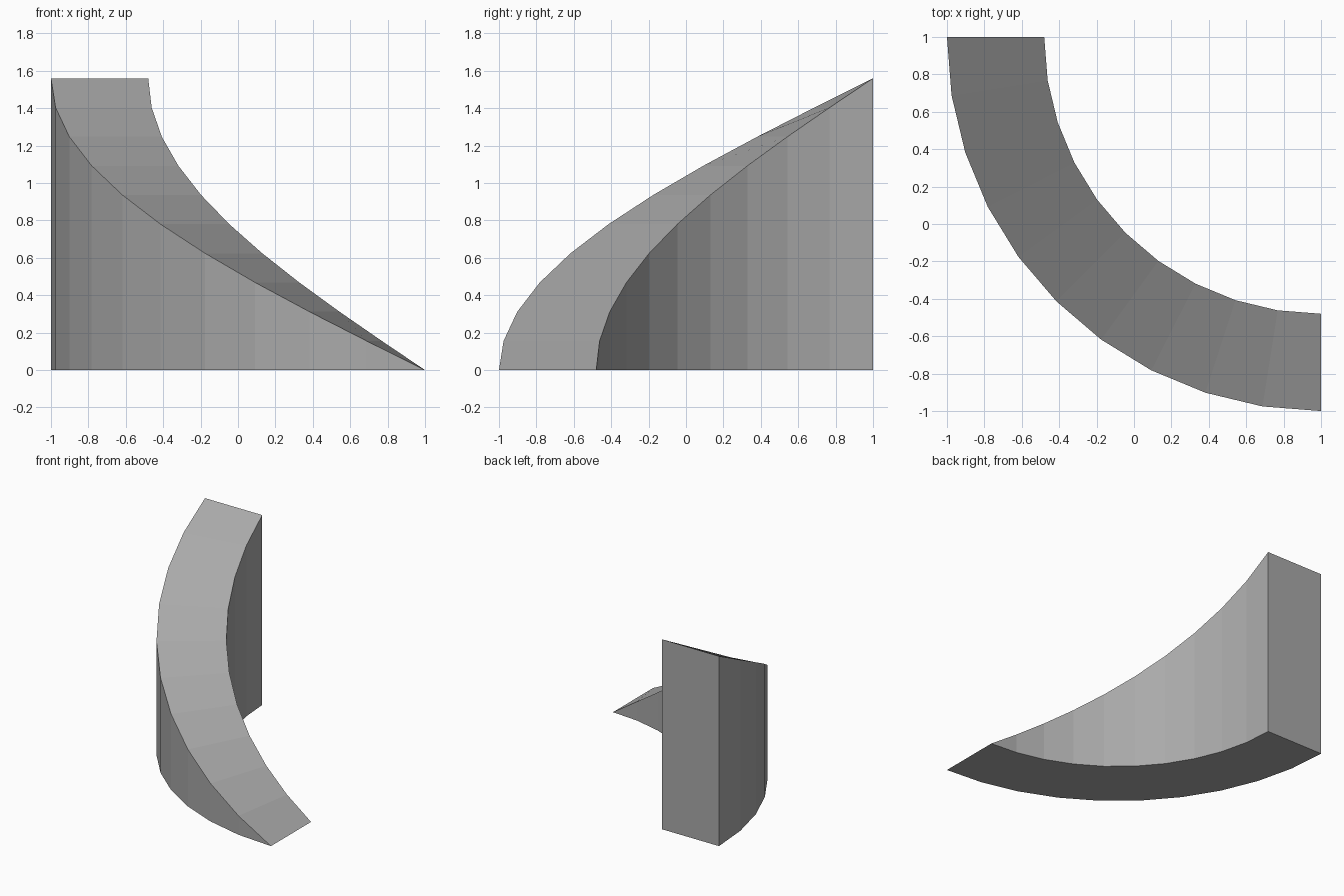
import bpy
import bmesh
from math import sin, cos, pi

if "Cube" in bpy.data.objects:
    bpy.data.objects.remove(bpy.data.objects["Cube"], do_unlink=True)

STEPS = 10
OUTER, INNER = 2.0, 1.48
HEIGHT = 1.56

grey = bpy.data.materials.new("plain grey")
grey.use_nodes = True
colour = (0.4, 0.4, 0.4, 1)
grey.diffuse_color = colour
grey.node_tree.nodes["Principled BSDF"].inputs["Base Color"].default_value = colour

bm = bmesh.new()


def section(step):
    """Cross-section of the ramp: outer/inner bottom, inner/outer top."""
    angle = step / STEPS * pi / 2
    z = HEIGHT * (1 - step / STEPS)

    def point(radius, height):
        return bm.verts.new((1 - radius * cos(angle), 1 - radius * sin(angle), height))

    low = [point(OUTER, 0), point(INNER, 0)]
    # The last section tapers to a sharp edge on the ground
    high = [point(INNER, z), point(OUTER, z)] if step < STEPS else low[::-1]
    return low + high


# Quarter-turn ramp swept around the corner
sections = [section(i) for i in range(STEPS + 1)]
for a, b in zip(sections, sections[1:]):
    for i in range(4):
        j = (i + 1) % 4
        corners = list(dict.fromkeys((a[i], a[j], b[j], b[i])))
        bm.faces.new(corners)

# Tall back end
bm.faces.new(sections[0])
bmesh.ops.recalc_face_normals(bm, faces=bm.faces)

mesh = bpy.data.meshes.new("curved_ramp")
bm.to_mesh(mesh)
bm.free()
mesh.materials.append(grey)
ramp = bpy.data.objects.new("curved_ramp", mesh)
bpy.context.collection.objects.link(ramp)
